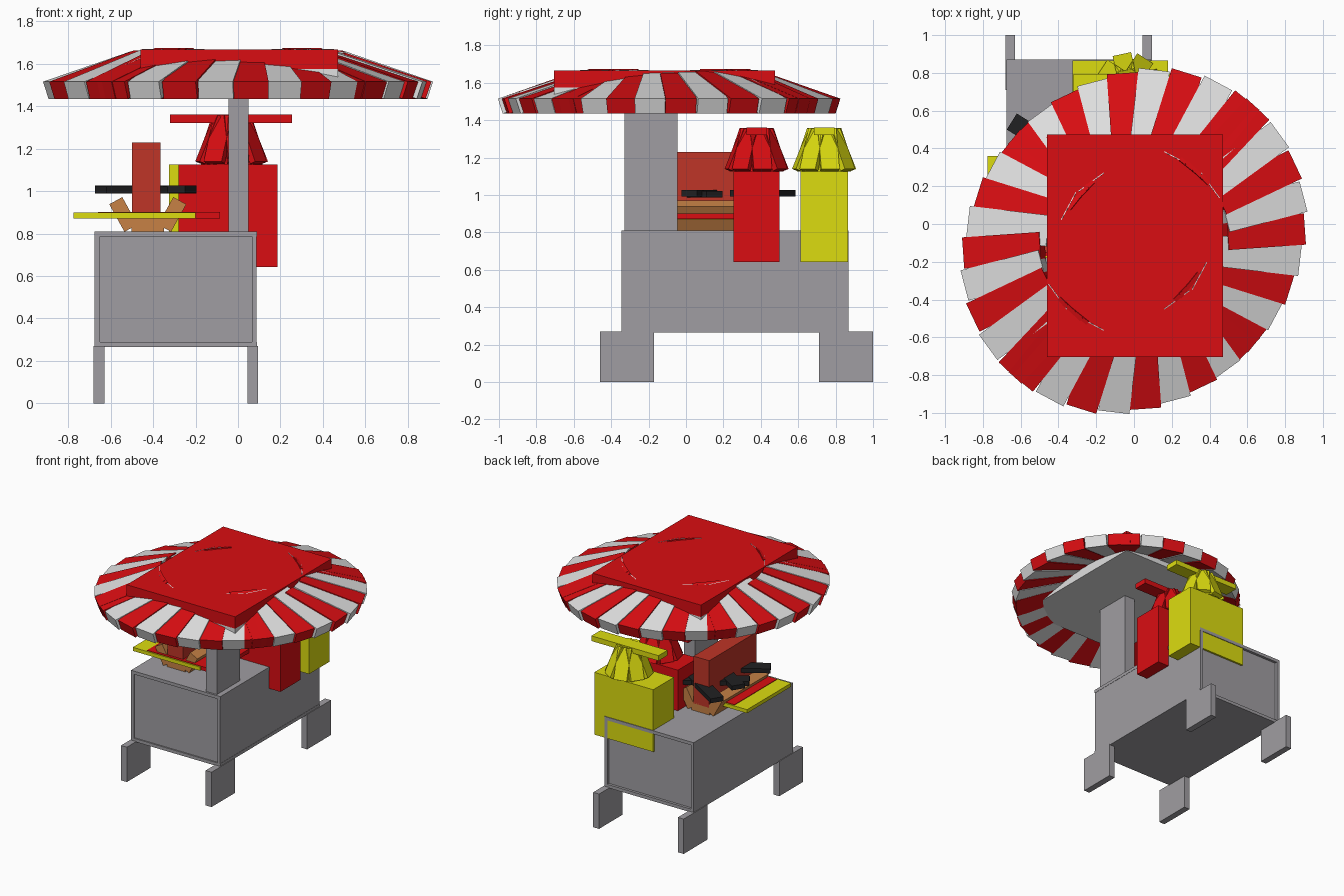
import bpy, math
from mathutils import Matrix, Vector

if "Cube" in bpy.data.objects:
    bpy.data.objects.remove(bpy.data.objects["Cube"])


def material(name, rgb):
    m = bpy.data.materials.new(name)
    m.use_nodes = True
    m.diffuse_color = (*rgb, 1)
    m.node_tree.nodes["Principled BSDF"].inputs["Base Color"].default_value = (*rgb, 1)
    return m


RED = material("bright red", (0.7, 0.004, 0.006))
WHITE = material("canopy white", (0.75, 0.75, 0.75))
GREY = material("steel grey", (0.35, 0.34, 0.36))
YELLOW = material("mustard yellow", (0.72, 0.72, 0.005))
TAN = material("bun tan", (0.57, 0.22, 0.06))
SAUSAGE = material("sausage red", (0.52, 0.035, 0.02))
BLACK = material("charcoal black", (0.015, 0.015, 0.016))


def box(name, mat, centre, size, rot=None):
    """A box of a given size, turned by a matrix and placed at its centre."""
    bpy.ops.mesh.primitive_cube_add(size=1)
    ob = bpy.context.object
    ob.name = name
    ob.data.materials.append(mat)
    turn = rot.to_4x4() if rot else Matrix()
    ob.data.transform(Matrix.Translation(centre) @ turn @ Matrix.Diagonal((*size, 1)))
    return ob


def span(name, mat, x, y, z):
    """A box given by its extents."""
    pairs = (x, y, z)
    return box(name, mat, [(a + b) / 2 for a, b in pairs], [b - a for a, b in pairs])


def spin(angle, axis):
    return Matrix.Rotation(math.radians(angle), 3, axis)


# Cart: slabs, side panels and recessed ends
LENGTH = (-0.345, 0.87)
WIDTH = (-0.675, 0.09)
span("cart_bottom", GREY, WIDTH, LENGTH, (0.265, 0.29))
span("cart_counter", GREY, WIDTH, LENGTH, (0.785, 0.81))
span("cart_right_panel", GREY, (-0.675, -0.65), LENGTH, (0.28, 0.8))
span("cart_left_panel", GREY, (0.065, 0.088), LENGTH, (0.28, 0.8))
span("cart_core", GREY, (-0.66, 0.08), (-0.335, 0.85), (0.28, 0.8))

# Legs
for side, x in (("right", -0.68), ("left", 0.045)):
    for end, y in (("front", -0.46), ("back", 0.71)):
        span(f"{end}_{side}_leg", GREY, (x, x + 0.05), (y, y + 0.29), (0, 0.27))

# Canopy post and boards
span("canopy_post", GREY, (-0.045, 0.05), (-0.33, -0.045), (0.8, 1.53))
BOARD = ((-0.46, 0.47), (-0.705, 0.475))
span("canopy_lining", WHITE, *BOARD, (1.5, 1.575))
span("canopy_top", RED, *BOARD, (1.575, 1.667))

# Striped canopy edge: four fans of nine sloping planks
SLOPE = 18.5
for fan in range(4):
    for i in range(9):
        angle = fan * 90 + 4 + (i - 4) * 10.7
        a = math.radians(angle)
        reach = 0.885 + 0.06 * math.sin(2 * a)
        length = 0.43 + 0.07 * abs(i - 4) / 4
        tip = Vector((reach * math.cos(a), reach * math.sin(a) - 0.09, 1.475))
        rot = spin(angle, 'Z') @ spin(SLOPE, 'Y')
        centre = tip - rot @ Vector((length / 2, 0, 0))
        box("canopy_plank", WHITE if i % 2 else RED, centre, (length, 0.165, 0.085), rot)


# Sauce bottles with flared caps and bar nozzles
def bottle(label, mat, x, y):
    span(label + "_bottle", mat, x, y, (0.643, 1.125))
    cx, cy = -0.03, sum(y) / 2
    bpy.ops.mesh.primitive_cone_add(vertices=8, radius1=0.145, radius2=0.065,
                                    depth=0.21, location=(cx, cy, 1.23))
    cone = bpy.context.object
    cone.name = label + "_cap_core"
    cone.data.materials.append(mat)
    for k in range(8):
        rot = spin(k * 45 + 12, 'Z') @ spin(-22, 'Y')
        centre = Vector((cx, cy, 1.243)) + rot @ Vector((0.115, 0, 0))
        centre.z = 1.243
        box(label + "_cap_flap", mat, centre, (0.03, 0.1, 0.235), rot)
    span(label + "_nozzle_bar", mat, (-0.32, 0.255), (cy - 0.055, cy + 0.055), (1.32, 1.36))


bottle("red", RED, (-0.28, 0.185), (0.255, 0.5))
bottle("yellow", YELLOW, (-0.325, 0.18), (0.612, 0.865))

# Trays under the food
span("yellow_tray", YELLOW, (-0.775, -0.2), (-0.18, 0.36), (0.87, 0.898))
span("red_tray", RED, (-0.66, -0.085), (-0.17, 0.35), (0.872, 0.902))

# Bun and sausage
FOOD = (-0.15, 0.43)
MID = -0.425
span("bun_base", TAN, (MID - 0.077, MID + 0.077), FOOD, (0.805, 0.875))
for side, s in (("right", -1), ("left", 1)):
    box(f"bun_{side}_half", TAN, (MID + s * 0.115, 0.14, 0.89),
        (0.07, 0.58, 0.148), spin(s * 29, 'Y'))
span("sausage", SAUSAGE, (-0.5, -0.365), FOOD, (0.865, 1.23))

# Zigzag of black strips across the sausage
for k in range(4):
    box("black_strip", BLACK, (MID - 0.01, 0.02 + k * 0.13, 1.005 + 0.004 * (k % 2)),
        (0.5, 0.1, 0.034), spin(-32 if k % 2 else 32, 'Z'))
